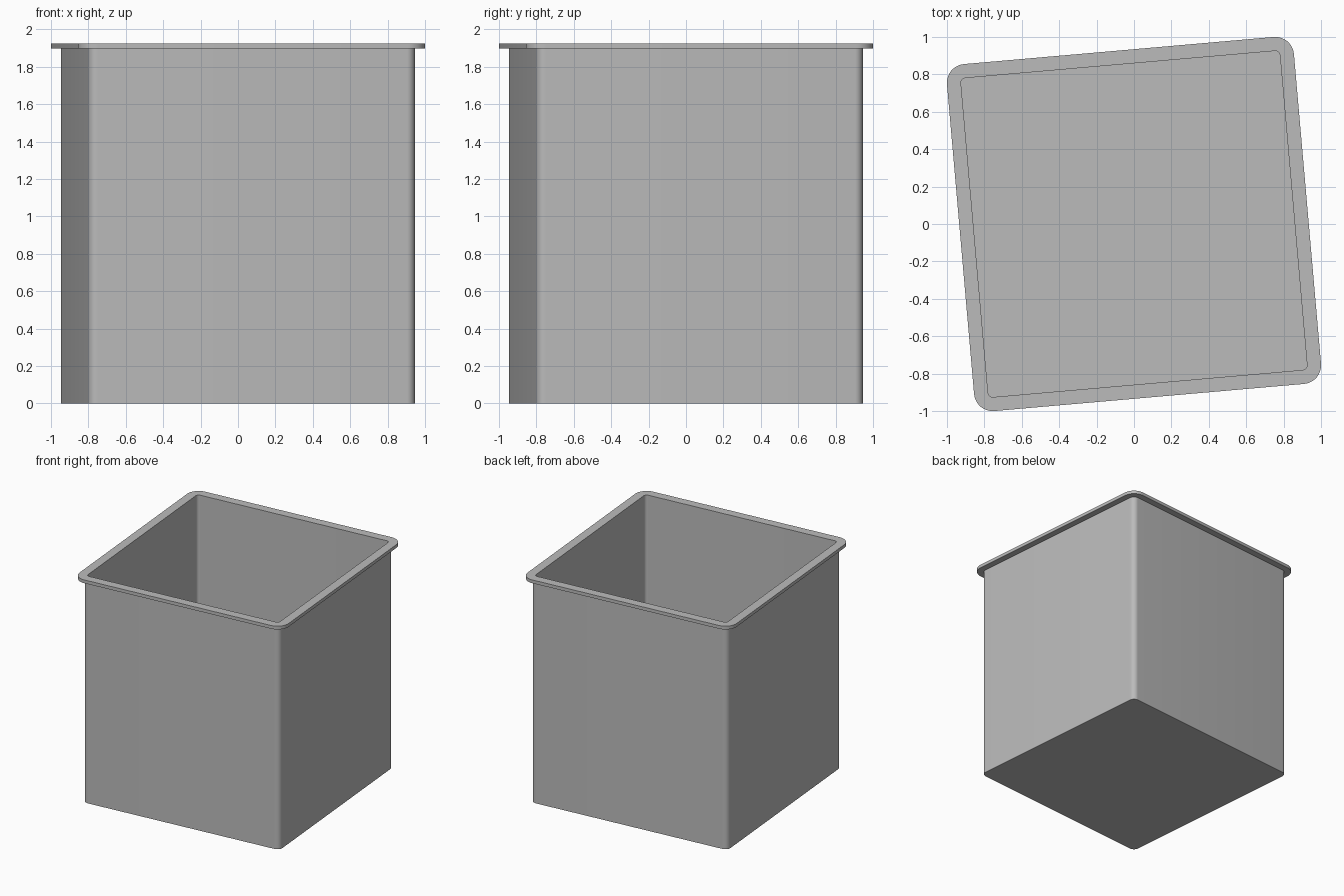
import bpy
import bmesh
from math import cos, sin, pi, radians

cube = bpy.data.objects.get("Cube")
if cube:
    bpy.data.objects.remove(cube)

TURN = radians(5)      # the bin stands slightly turned
HEIGHT = 1.925
RIM_BOTTOM = 1.897
STEPS = 10             # segments per rounded corner

grey = bpy.data.materials.new("plain grey")
grey.use_nodes = True
grey.diffuse_color = (0.5, 0.5, 0.5, 1)
grey.node_tree.nodes["Principled BSDF"].inputs["Base Color"].default_value = (0.5, 0.5, 0.5, 1)


def ring(bm, half, radius, z):
    """Rounded square loop of vertices."""
    verts = []
    for corner in range(4):
        mid = TURN + pi / 4 + corner * pi / 2
        reach = (half - radius) * 2 ** 0.5
        for i in range(STEPS + 1):
            a = TURN + (corner + i / STEPS) * pi / 2
            verts.append(bm.verts.new((reach * cos(mid) + radius * cos(a),
                                       reach * sin(mid) + radius * sin(a), z)))
    return verts


# Cross-section from outer base, around the rim, down to the inner floor
profile = [
    (0.876, 0.045, 0),
    (0.876, 0.045, RIM_BOTTOM),
    (0.931, 0.1, RIM_BOTTOM),
    (0.931, 0.1, HEIGHT),
    (0.856, 0.025, HEIGHT),
    (0.856, 0.025, 0.02),
]

bm = bmesh.new()
rings = [ring(bm, *p) for p in profile]
for low, high in zip(rings, rings[1:]):
    n = len(low)
    for i in range(n):
        j = (i + 1) % n
        bm.faces.new((low[i], low[j], high[j], high[i]))

# Base underside and inner floor
bm.faces.new(rings[0][::-1])
bm.faces.new(rings[-1])

mesh = bpy.data.meshes.new("square_bin")
bm.to_mesh(mesh)
bm.free()
mesh.materials.append(grey)
square_bin = bpy.data.objects.new("square_bin", mesh)
bpy.context.collection.objects.link(square_bin)

# Smooth corners, crisp rim and base edges
bpy.ops.object.select_all(action="DESELECT")
square_bin.select_set(True)
bpy.context.view_layer.objects.active = square_bin
bpy.ops.object.shade_smooth_by_angle(angle=radians(30))
